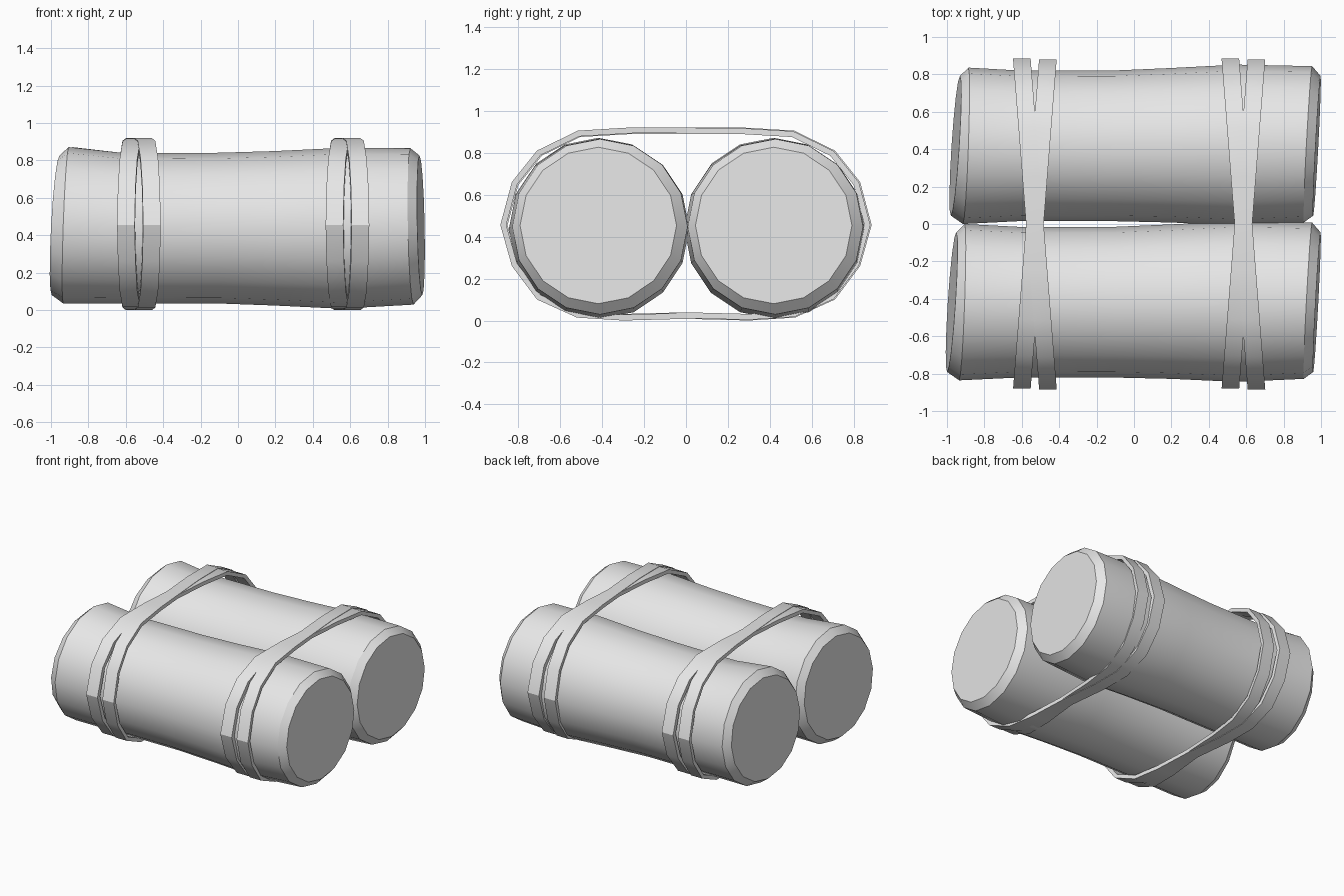
import bpy
import bmesh
from math import sin, cos, tau, radians
from mathutils import Vector

cube = bpy.data.objects.get("Cube")
if cube:
    bpy.data.objects.remove(cube, do_unlink=True)

grey = bpy.data.materials.new("plain grey")
grey.use_nodes = True
colour = (0.8, 0.8, 0.8, 1)
grey.diffuse_color = colour
grey.node_tree.nodes["Principled BSDF"].inputs["Base Color"].default_value = colour


def loft(name, rings, closed):
    """Skin a list of equal vertex rings, either capped or joined end to end."""
    bm = bmesh.new()
    rows = [[bm.verts.new(p) for p in ring] for ring in rings]
    n = len(rows[0])
    pairs = list(zip(rows, rows[1:]))
    if closed:
        pairs.append((rows[-1], rows[0]))
    else:
        bm.faces.new(rows[0])
        bm.faces.new(rows[-1])
    for a, b in pairs:
        for i in range(n):
            j = (i + 1) % n
            bm.faces.new((a[i], a[j], b[j], b[i]))
    bmesh.ops.recalc_face_normals(bm, faces=bm.faces)
    mesh = bpy.data.meshes.new(name)
    bm.to_mesh(mesh)
    bm.free()
    mesh.materials.append(grey)
    obj = bpy.data.objects.new(name, mesh)
    bpy.context.collection.objects.link(obj)
    bpy.ops.object.select_all(action="DESELECT")
    obj.select_set(True)
    bpy.context.view_layer.objects.active = obj
    bpy.ops.object.shade_smooth_by_angle(angle=radians(30))
    return obj


# Log stations: x, centre offset in y, centre z, radius, tilt along y, tilt along z
STATIONS = [
    (-0.955, 0.0, 0.453, 0.373, 0.065, 0.055),
    (-0.9, 0.0, 0.453, 0.418, 0.035, 0.035),
    (-0.6, 0.0, 0.436, 0.402, 0, 0),
    (-0.1, 0.0, 0.438, 0.403, 0, 0),
    (0.2, 0.003, 0.437, 0.413, 0, 0),
    (0.55, 0.004, 0.437, 0.43, 0, 0),
    (0.93, 0.008, 0.447, 0.418, 0.053, -0.02),
    (0.978, 0.0, 0.453, 0.373, 0.053, -0.02),
]


def log(name, y, left_shift):
    rings = []
    for k, (x, dy, z, r, ty, tz) in enumerate(STATIONS):
        x += left_shift if k < 2 else 0
        ring = []
        for i in range(16):
            u, v = r * sin(tau * i / 16), r * cos(tau * i / 16)
            ring.append((x + ty * u + tz * v, y + dy + u, z + v))
        rings.append(ring)
    loft(name, rings, False)


log("back_log", 0.418, 0)
log("front_log", -0.418, -0.02)

# Half of the strap outline (y, z), mirrored to the other side
HALF = [(0.25, 0.921), (0.515, 0.905), (0.71, 0.81), (0.83, 0.66), (0.885, 0.455),
        (0.83, 0.26), (0.71, 0.1), (0.52, 0.014), (0.3, 0.0)]
OUTLINE = HALF + [(0, 0.008)] + [(-y, z) for y, z in reversed(HALF)]


def strap(name, x, slope, scale):
    pts = [Vector((y * scale, 0.46 + (z - 0.46) * scale)) for y, z in OUTLINE]
    rings = []
    for i, p in enumerate(pts):
        along = (pts[(i + 1) % len(pts)] - pts[i - 1]).normalized()
        inner = p + Vector((along.y, -along.x)) * 0.028
        section = []
        for q, side in ((p, -1), (p, 1), (inner, 1), (inner, -1)):
            section.append((x + slope * q.x + side * 0.047, q.x, q.y))
        rings.append(section)
    loft(name, rings, True)


# Two crossed straps around each end
for end, x in (("right", -0.53), ("left", 0.585)):
    strap(end + "_strap_outer", x, -0.079, 1.0)
    strap(end + "_strap_inner", x, 0.079, 0.993)
